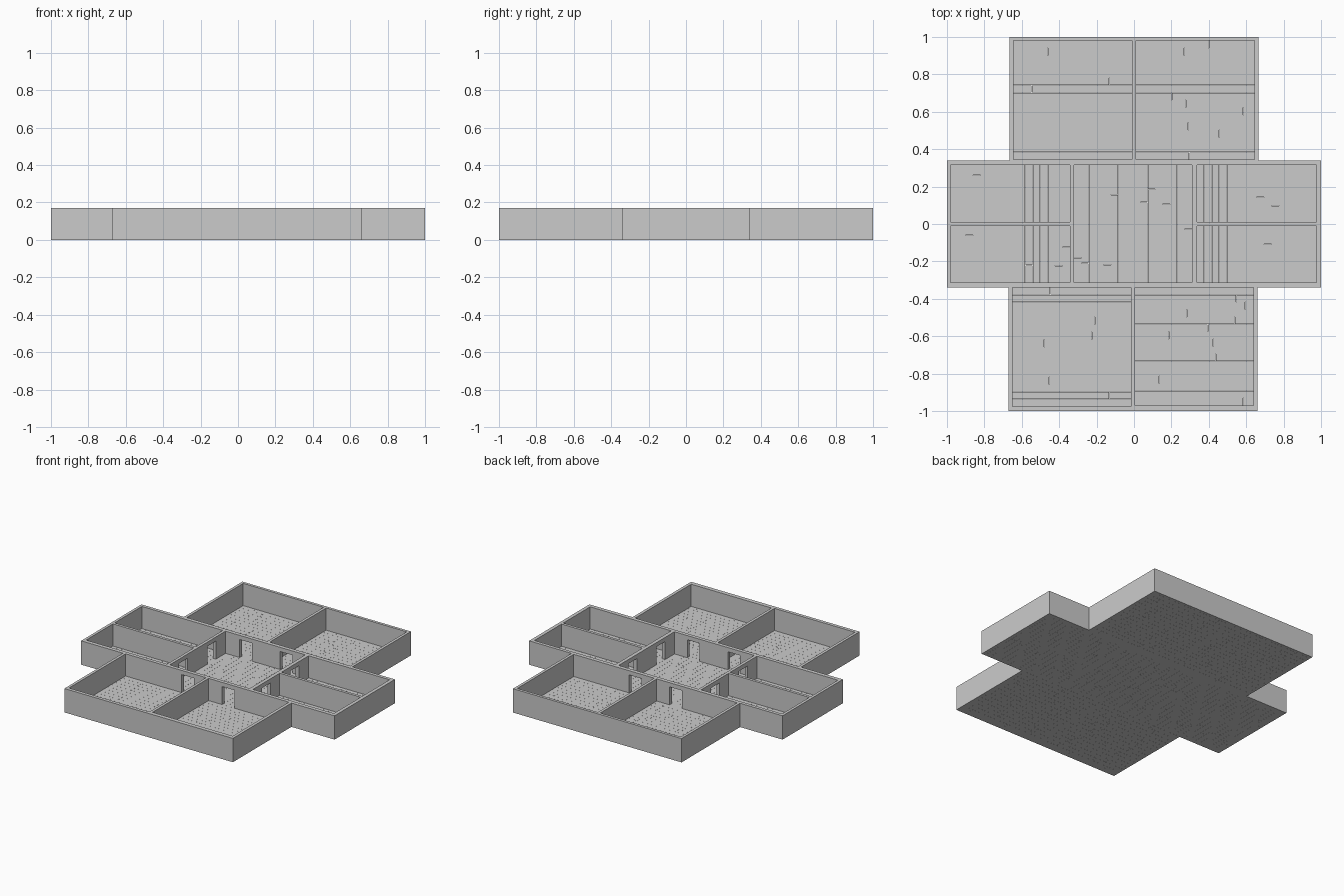
import bpy, bmesh, random
from mathutils import Vector

if "Cube" in bpy.data.objects:
    bpy.data.objects.remove(bpy.data.objects["Cube"])

random.seed(4)
H = 0.17          # wall height
FLOOR = 0.012     # plank thickness
DOOR_TOP = 0.14

# name: (x0, x1, y0, y1, plank axis)
ROOMS = {
    "hall": (-0.32, 0.31, -0.312, 0.316, "y"),
    "back_left": (-0.645, -0.01, 0.344, 0.98, "x"),
    "back_right": (0.01, 0.645, 0.344, 0.98, "x"),
    "front_left": (-0.65, -0.015, -0.976, -0.338, "x"),
    "front_right": (0.005, 0.638, -0.97, -0.338, "x"),
    "left_wing_back": (-0.98, -0.341, 0.01, 0.316, "y"),
    "left_wing_front": (-0.98, -0.341, -0.312, -0.01, "y"),
    "right_wing_back": (0.336, 0.975, 0.01, 0.316, "y"),
    "right_wing_front": (0.336, 0.975, -0.312, -0.01, "y"),
}


def add_box(bm, x0, x1, y0, y1, z0, z1):
    vs = bmesh.ops.create_cube(bm, size=1)["verts"]
    for v in vs:
        v.co = Vector((x0 + (v.co.x + 0.5) * (x1 - x0),
                       y0 + (v.co.y + 0.5) * (y1 - y0),
                       z0 + (v.co.z + 0.5) * (z1 - z0)))


def finish(bm, name):
    bmesh.ops.recalc_face_normals(bm, faces=bm.faces[:])
    me = bpy.data.meshes.new(name)
    bm.to_mesh(me)
    bm.free()
    ob = bpy.data.objects.new(name, me)
    bpy.context.collection.objects.link(ob)
    return ob


def cut(target, cutter):
    m = target.modifiers.new("cut", "BOOLEAN")
    m.operation = "DIFFERENCE"
    m.solver = "EXACT"
    m.object = cutter
    bpy.context.view_layer.objects.active = target
    bpy.ops.object.modifier_apply(modifier=m.name)
    bpy.data.objects.remove(cutter, do_unlink=True)


# Walls: extruded cross-shaped footprint
outline = [(-0.67, -1), (0.66, -1), (0.66, -0.34), (1, -0.34), (1, 0.34), (0.665, 0.34),
           (0.665, 1), (-0.665, 1), (-0.665, 0.34), (-1, 0.34), (-1, -0.34), (-0.67, -0.34)]
bm = bmesh.new()
face = bm.faces.new([bm.verts.new((x, y, 0)) for x, y in outline])
ext = bmesh.ops.extrude_face_region(bm, geom=[face])["geom"]
bmesh.ops.translate(bm, vec=(0, 0, H), verts=[g for g in ext if isinstance(g, bmesh.types.BMVert)])
walls = finish(bm, "walls")

# Room openings
bm = bmesh.new()
for x0, x1, y0, y1, _ in ROOMS.values():
    add_box(bm, x0, x1, y0, y1, -0.1, 0.3)
cut(walls, finish(bm, "room_cutter"))

# Two doorways in each wall of the hall
bm = bmesh.new()
for side in (-1, 1):
    for c in (-0.16, 0.16):
        w = 0.048
        add_box(bm, c - w, c + w, side * 0.33 - 0.04, side * 0.33 + 0.04, FLOOR, DOOR_TOP)
        add_box(bm, side * 0.33 - 0.04, side * 0.33 + 0.04, c - w, c + w, FLOOR, DOOR_TOP)
cut(walls, finish(bm, "door_cutter"))


# Floors: staggered planks in rows, with hairline gaps
def plank_floor(name, x0, x1, y0, y1, axis):
    bm = bmesh.new()
    u0, u1, v0, v1 = (x0, x1, y0, y1) if axis == "x" else (y0, y1, x0, x1)
    gap = 0.0006
    rows = round((v1 - v0) / 0.04)
    step = (v1 - v0) / rows
    for r in range(rows):
        a, b = v0 + r * step, v0 + (r + 1) * step - gap
        u, end = u0, u0 + random.uniform(0.08, 0.3)
        while u < u1:
            if u1 - end < 0.03:
                end = u1 + gap
            if axis == "x":
                add_box(bm, u, end - gap, a, b, 0, FLOOR)
            else:
                add_box(bm, a, b, u, end - gap, 0, FLOOR)
            u, end = end, end + 0.3
    finish(bm, name + "_floor")


for name, room in ROOMS.items():
    plank_floor(name, *room)
